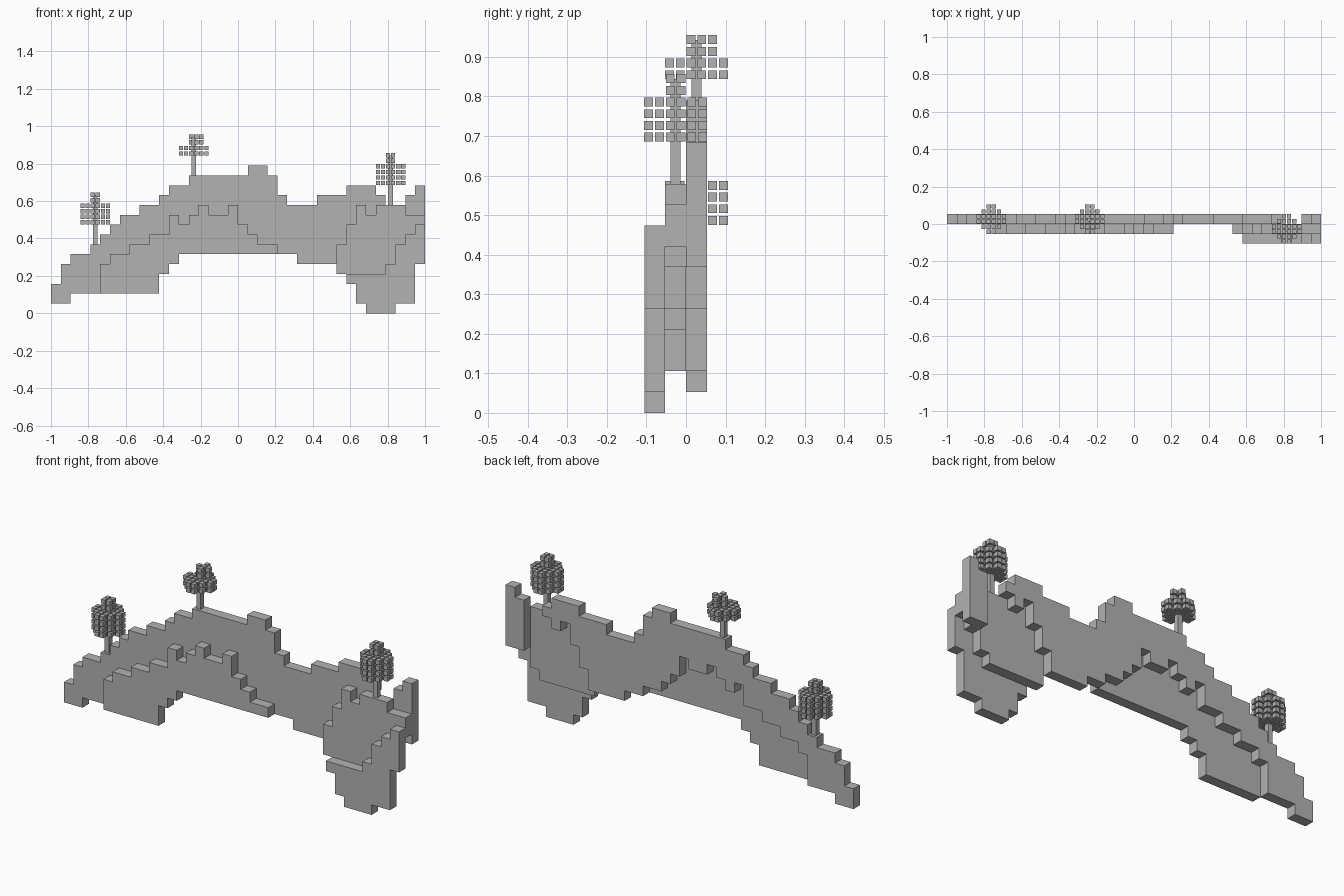
import bpy, bmesh

if "Cube" in bpy.data.objects:
    bpy.data.objects.remove(bpy.data.objects["Cube"])

C = 2 / 38          # block size

def material(name, v):
    m = bpy.data.materials.new(name)
    m.diffuse_color = (v, v, v, 1)
    m.use_nodes = True
    m.node_tree.nodes["Principled BSDF"].inputs["Base Color"].default_value = m.diffuse_color
    return m

STONE = material("stone grey", 0.45)

def finish(bm, name):
    bmesh.ops.recalc_face_normals(bm, faces=bm.faces)
    me = bpy.data.meshes.new(name)
    bm.to_mesh(me)
    bm.free()
    me.materials.append(STONE)
    ob = bpy.data.objects.new(name, me)
    bpy.context.collection.objects.link(ob)

def expand(runs):
    return [v for n, v in runs for _ in range(n)]

def slab(name, start, y, tops, bottoms):
    """Stepped outline, given as (columns, level) runs, one block thick."""
    tops, bottoms = expand(tops), expand(bottoms)
    pts = []
    def add(c, z):
        if not pts or pts[-1] != (c, z):
            pts.append((c, z))
    for i, z in enumerate(tops):
        add(start + i, z)
        add(start + i + 1, z)
    for i in reversed(range(len(bottoms))):
        add(start + i + 1, bottoms[i])
        add(start + i, bottoms[i])
    bm = bmesh.new()
    f = bm.faces.new([bm.verts.new((-1 + c * C, y, z * C)) for c, z in pts])
    ext = bmesh.ops.extrude_face_region(bm, geom=[f])
    vs = [g for g in ext["geom"] if isinstance(g, bmesh.types.BMVert)]
    bmesh.ops.translate(bm, verts=vs, vec=(0, C, 0))
    # The ngon is the start cap when the extrusion keeps it
    if not f.is_valid or len(bm.faces) < len(pts) + 2:
        bmesh.ops.holes_fill(bm, edges=[e for e in bm.edges if e.is_boundary])
    finish(bm, name)

def box(bm, x, y, z, sx, sy, sz):
    r = bmesh.ops.create_cube(bm, size=1)
    bmesh.ops.scale(bm, verts=r["verts"], vec=(sx, sy, sz))
    bmesh.ops.translate(bm, verts=r["verts"], vec=(x, y, z))

# Rear ridge
slab("rear_ridge", 0, 0,
     [(1, 3), (1, 5), (2, 6), (1, 7), (1, 8), (1, 9), (2, 10), (2, 11), (1, 12),
      (2, 13), (6, 14), (2, 15), (1, 14), (1, 12), (3, 11), (3, 12), (3, 13), (1, 12)],
     [(2, 1), (3, 2), (1, 5), (2, 6), (2, 7), (2, 8), (1, 10), (1, 9), (1, 10),
      (1, 11), (2, 10), (1, 11), (1, 9), (1, 8), (2, 7), (2, 6), (4, 5), (1, 7),
      (1, 9), (1, 11), (1, 10), (1, 11)])
slab("rear_right_peak", 36, 0, [(1, 12), (1, 13)], [(2, 7)])

# Middle ridges
slab("middle_left_ridge", 5, -C,
     [(1, 5), (2, 6), (2, 7), (2, 8), (1, 10), (1, 9), (1, 10), (1, 11), (2, 10),
      (1, 11), (1, 9), (1, 8), (2, 7)],
     [(6, 2), (1, 4), (1, 5), (10, 6)])
slab("middle_right_ridge", 29, -C,
     [(1, 7), (1, 9), (1, 11), (1, 10), (3, 11), (2, 10)],
     [(6, 4), (1, 5), (1, 7), (1, 8)])

# Front foot
slab("front_foot", 30, -2 * C,
     [(4, 4), (1, 5), (1, 7), (1, 8), (1, 9)],
     [(1, 3), (1, 1), (3, 0), (2, 1), (1, 5)])

# Trees: square trunk and a crown of small separate leaf cubes
def tree(name, col, y, level, rows, tall):
    x, z0 = -1 + (col + 0.5) * C, level * C
    p, pz, s = 0.0272, 0.0296, 0.0225
    h = 0.107 + rows * pz
    bm = bmesh.new()
    box(bm, x, y, z0 + (h - 0.02) / 2, 0.0255, 0.0255, h - 0.02)
    finish(bm, name + "_trunk")
    bm = bmesh.new()
    for k in range(rows):
        for i in range(6):
            for j in range(6):
                u, v = i - 2.5, j - 2.5
                if k < rows - 2:
                    keep = u * u + v * v < 7
                elif tall:
                    keep = u * u + v * v < 1
                else:
                    keep = abs(u - 0.5) + abs(v - 0.5) < 1.5
                if keep:
                    box(bm, x + u * p, y + v * p, z0 + 0.118 + k * pz, s, s, s)
    finish(bm, name + "_leaves")

tree("left_tree", 4, C / 2, 7, 6, True)
tree("middle_tree", 14, C / 2, 14, 4, False)
tree("right_tree", 34, -C / 2, 11, 6, True)
